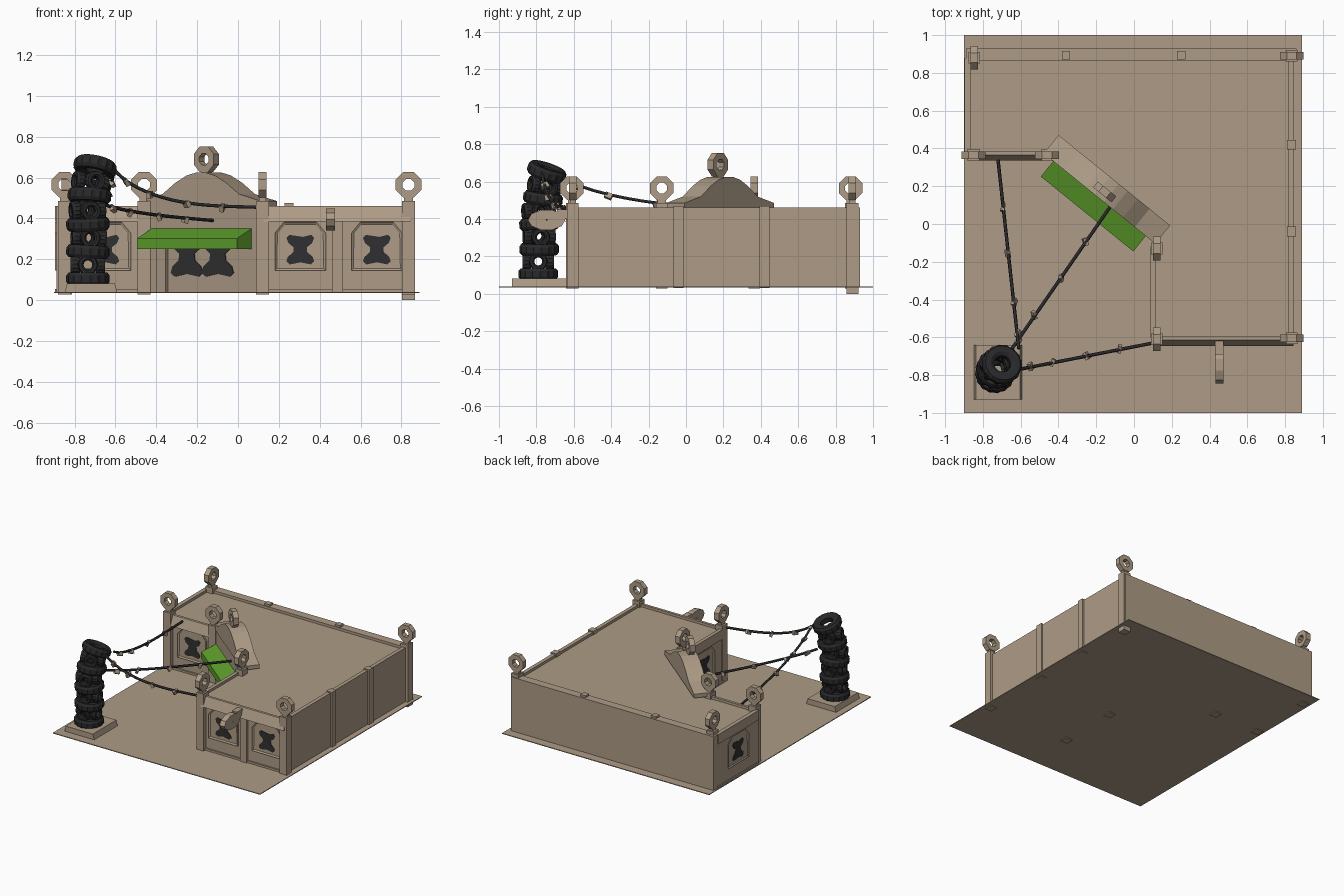
import bpy, bmesh, math, random
from mathutils import Matrix, Vector, Euler

random.seed(4)
if "Cube" in bpy.data.objects:
    bpy.data.objects.remove(bpy.data.objects["Cube"])


def material(name, rgb):
    m = bpy.data.materials.new(name)
    m.use_nodes = True
    m.diffuse_color = (*rgb, 1)
    m.node_tree.nodes["Principled BSDF"].inputs["Base Color"].default_value = (*rgb, 1)
    return m


TAN = material("sandstone", (0.42, 0.33, 0.24))
GREEN = material("awning_green", (0.11, 0.34, 0.025))
RUBBER = material("black_rubber", (0.022, 0.022, 0.024))
DARK = material("dark_glass", (0.03, 0.03, 0.032))


def finish(name, bm, mat, M=Matrix(), smooth=False):
    bmesh.ops.recalc_face_normals(bm, faces=bm.faces[:])
    me = bpy.data.meshes.new(name)
    bm.to_mesh(me)
    bm.free()
    me.transform(M)
    me.materials.append(mat)
    ob = bpy.data.objects.new(name, me)
    bpy.context.collection.objects.link(ob)
    if smooth:
        bpy.ops.object.select_all(action='DESELECT')
        ob.select_set(True)
        bpy.context.view_layer.objects.active = ob
        bpy.ops.object.shade_smooth_by_angle(angle=math.radians(40))
    return ob


def prism(name, pts, y0, y1, mat, M=Matrix(), recess=0):
    """Extrude an (x, z) outline from y0 (front) to y1, with an optional sunk front."""
    bm = bmesh.new()
    front = bm.faces.new([bm.verts.new((x, y0, z)) for x, z in pts])
    ext = bmesh.ops.extrude_face_region(bm, geom=[front], use_keep_orig=True)
    new = [g for g in ext["geom"] if isinstance(g, bmesh.types.BMVert)]
    bmesh.ops.translate(bm, verts=new, vec=(0, y1 - y0, 0))
    bmesh.ops.recalc_face_normals(bm, faces=bm.faces[:])
    if recess:
        bmesh.ops.inset_region(bm, faces=[front], thickness=0.014, depth=-recess)
    return finish(name, bm, mat, M)


def box(name, x0, x1, y0, y1, z0, z1, mat=TAN, M=Matrix()):
    return prism(name, [(x0, z0), (x1, z0), (x1, z1), (x0, z1)], y0, y1, mat, M)


def lathe(name, section, segs, mat, M=Matrix(), groove=1.0, smooth=False):
    """Closed (radius, z) section revolved around local z; odd steps cut tread grooves."""
    bm = bmesh.new()
    big = max(r for r, z in section)
    rings = []
    for i in range(segs):
        a = math.tau * (i + 0.5) / segs
        ring = []
        for r, z in section:
            k = groove if r > 0.9 * big and i % 2 else 1
            ring.append(bm.verts.new((r * k * math.cos(a), r * k * math.sin(a), z)))
        rings.append(ring)
    n = len(section)
    for i in range(segs):
        p, q = rings[i], rings[(i + 1) % segs]
        for j in range(n):
            bm.faces.new((p[j], p[(j + 1) % n], q[(j + 1) % n], q[j]))
    return finish(name, bm, mat, M, smooth)


def facing(x, y, degrees):
    """Wall frame: local x runs along the wall, local -y points outward."""
    return Matrix.Translation((x, y, 0)) @ Matrix.Rotation(math.radians(degrees), 4, 'Z')


# Ground and building body
box("ground", -0.9, 0.89, -1, 1, 0.034, 0.04)
plan = [(-0.88, 0.91), (-0.88, 0.37), (-0.44, 0.37), (0.1, -0.07),
        (0.1, -0.61), (0.84, -0.61), (0.84, 0.91)]
body = prism("building_body", plan, 0, 0.4, TAN)
body.data.transform(Matrix(((1, 0, 0, 0), (0, 0, 1, 0), (0, 1, 0, 0.04), (0, 0, 0, 1))))
body.data.flip_normals()

# Parapets and back wall
box("back_wall", -0.89, 0.86, 0.865, 0.93, 0.035, 0.46)
box("east_parapet", 0.815, 0.845, -0.61, 0.9, 0.04, 0.46)
box("west_parapet", -0.89, -0.865, 0.37, 0.9, 0.04, 0.46)
for x in (-0.36, 0.25):
    box("back_parapet_block", x - 0.022, x + 0.022, 0.87, 0.915, 0.45, 0.475)
for y in (0.42, -0.04):
    box("east_pilaster", 0.81, 0.858, y - 0.026, y + 0.026, 0.03, 0.468)

# Wall frames with half length, window offsets and dividers
FRONT = facing(0.485, -0.61, 0)
WING = facing(-0.66, 0.37, 0)
INNER = facing(0.1, -0.36, -90)
WEST = facing(-0.885, 0.63, -90)
ENTRY = facing(-0.17, 0.15, -39)


def hourglass(name, cx, y, z0, z1, half, M):
    side = [(0.75, 0), (1, 0.1), (0.9, 0.25), (0.5, 0.42), (0.48, 0.58), (0.85, 0.72), (1, 0.9), (0.8, 1)]
    outline = [(s, t) for s, t in side] + [(0.2, 0.93)] + [(-s, t) for s, t in side[::-1]] + [(0, 0.07)]
    prism(name, [(cx + s * half, z0 + t * (z1 - z0)) for s, t in outline], y - 0.004, y, DARK, M)


def window(cx, M):
    w = 0.125
    prism("window_frame", [(cx - w, 0.145), (cx + w, 0.145), (cx + w, 0.33), (cx + w * 0.65, 0.383),
                           (cx - w * 0.65, 0.383), (cx - w, 0.33)], -0.012, 0.01, TAN, M, 0.009)
    hourglass("window_pane", cx, -0.004, 0.175, 0.32, 0.068, M)


for M, half, windows in ((FRONT, 0.36, (-0.18, 0.195)), (WING, 0.21, (0.01,)),
                         (INNER, 0.24, (0,)), (WEST, 0.25, (0,))):
    for cx in windows:
        window(cx, M)
    depth = 0.035 if M in (FRONT, WING) else 0.012
    eave = box("wall_eave", -half, half, -depth, 0.015, 0.385, 0.46, TAN, M)
    box("wall_footing", -half, half, -0.012, 0.01, 0.036, 0.055, TAN, M)
    if M is FRONT or M is WING:
        for v in eave.data.vertices:
            if v.co.z > 0.45 and v.co.y < M.translation.y:
                v.co.y += 0.03
box("front_pilaster", -0.025, 0.03, -0.02, 0.01, 0.036, 0.39, TAN, FRONT)

# Entry: wall, door panes, awning and curved gable
box("entry_wall", -0.35, 0.35, -0.015, 0.05, 0.036, 0.47, TAN, ENTRY)
box("entry_pilaster", -0.27, -0.21, -0.035, 0, 0.036, 0.3, TAN, ENTRY)
for cx in (-0.09, 0.105):
    hourglass("door_pane", cx, -0.015, 0.115, 0.31, 0.1, ENTRY)
awning = box("awning", -0.315, 0.315, -0.125, -0.015, 0.25, 0.35, GREEN, ENTRY)
for v in awning.data.vertices:
    if v.co.z > 0.3 and (ENTRY.inverted() @ v.co).y < -0.1:
        v.co.z = 0.303
slope = [(0.38, 0.485), (0.24, 0.52), (0.16, 0.575), (0.09, 0.61), (0.03, 0.625)]
gable = [(-0.38, 0.455), (0.38, 0.455)] + slope + [(-x, z) for x, z in slope[::-1]]
prism("entry_gable", gable, -0.02, 0.105, TAN, ENTRY)


# Posts topped with eight-sided rings
def ring(x, y, z, turn):
    M = facing(x, y, turn) @ Matrix.Translation((0, 0, z)) @ Matrix.Rotation(math.pi / 2, 4, 'X')
    lathe("post_ring", [(0.031, -0.02), (0.068, -0.02), (0.068, 0.02), (0.031, 0.02)], 8, TAN, M)
    box("ring_neck", -0.022, 0.022, -0.016, 0.016, z - 0.095, z - 0.05, TAN, facing(x, y, turn))


posts = [(-0.85, 0.365, 0), (-0.46, 0.365, 0), (0.835, -0.605, 0), (0.835, 0.89, 0),
         (-0.845, 0.88, 90), (0.12, -0.13, 90), (0.12, -0.61, 90)]
for x, y, turn in posts:
    foot = 0.0 if y == 0.89 else 0.028
    box("corner_post", x - 0.031, x + 0.031, y - 0.031, y + 0.031, foot, 0.485)
    ring(x, y, 0.565, turn)
ring(-0.155, 0.17, 0.69, -39)

# Hanging sign on a bracket
sign = lathe("hanging_sign", [(0.004, -0.022), (0.1, -0.022), (0.1, 0.022), (0.004, 0.022)], 10, TAN,
             Matrix.Translation((0.453, -0.745, 0.395)) @ Matrix.Diagonal((1, 1, 0.56, 1))
             @ Matrix.Rotation(math.pi / 2, 4, 'Y'))
box("sign_bracket", 0.43, 0.475, -0.69, -0.62, 0.40, 0.45)

# Tyre tower: flat tyres with small upright tyres between them
plinth = box("tower_plinth", -0.85, -0.59, -0.93, -0.64, 0.034, 0.082)
for v in plinth.data.vertices:
    if v.co.z > 0.06:
        v.co.x = -0.72 + (v.co.x + 0.72) * 0.9


def tyre(name, r, h, M):
    section = [(r * 0.42, -h * 0.3), (r * 0.6, -h * 0.5), (r * 0.88, -h * 0.5), (r, -h * 0.25),
               (r, h * 0.25), (r * 0.88, h * 0.5), (r * 0.6, h * 0.5), (r * 0.42, h * 0.3)]
    lathe(name, section, 32, RUBBER, M, 0.955)


stack = [(-0.735, -0.79, 0.105, 0, 0), (-0.735, -0.785, 0.238, 0, 3), (-0.735, -0.785, 0.372, 3, -2),
         (-0.728, -0.765, 0.51, -8, 4), (-0.7, -0.745, 0.652, -18, 12)]
for i, (x, y, z, rx, ry) in enumerate(stack):
    M = Matrix.Translation((x, y, z)) @ Euler((math.radians(rx), math.radians(ry), 0)).to_matrix().to_4x4()
    tyre("flat_tyre", 0.107, 0.062, M)
    if i < 4:
        for k in range(4):
            turn = Matrix.Rotation(math.tau * k / 4 + 0.12 * i, 4, 'Z')
            tyre("upright_tyre", 0.05, 0.045, M @ Matrix.Translation((0, 0, 0.068)) @ turn
                 @ Matrix.Translation((0, -0.062, 0)) @ Matrix.Rotation(math.pi / 2, 4, 'X'))

# Sagging cables with small clips
cables = [((-0.61, -0.66, 0.62), (-0.72, 0.34, 0.445), 0.05),
          ((-0.66, -0.68, 0.47), (-0.12, 0.1, 0.39), 0.015),
          ((-0.61, -0.77, 0.64), (0.1, -0.63, 0.455), 0.075)]
for a, b, sag in cables:
    a, b = Vector(a), Vector(b)
    path = [a.lerp(b, t / 12) - Vector((0, 0, sag * math.sin(math.pi * (t / 12) ** 0.7))) for t in range(13)]
    curve = bpy.data.curves.new("cable", 'CURVE')
    curve.dimensions = '3D'
    curve.bevel_depth = 0.009
    curve.bevel_resolution = 1
    curve.use_fill_caps = True
    spline = curve.splines.new('POLY')
    spline.points.add(12)
    for p, co in zip(spline.points, path):
        p.co = (*co, 1)
    curve.materials.append(RUBBER)
    cable = bpy.data.objects.new("cable", curve)
    bpy.context.collection.objects.link(cable)
    bpy.ops.object.select_all(action='DESELECT')
    cable.select_set(True)
    bpy.context.view_layer.objects.active = cable
    bpy.ops.object.convert(target='MESH')
    for i in (1, 3, 6, 9):
        spin = Euler([random.uniform(-0.6, 0.6) for _ in range(3)]).to_matrix().to_4x4()
        box("cable_clip", -0.01, 0.01, -0.02, 0.02, -0.024, 0.006, TAN, Matrix.Translation(path[i]) @ spin)
